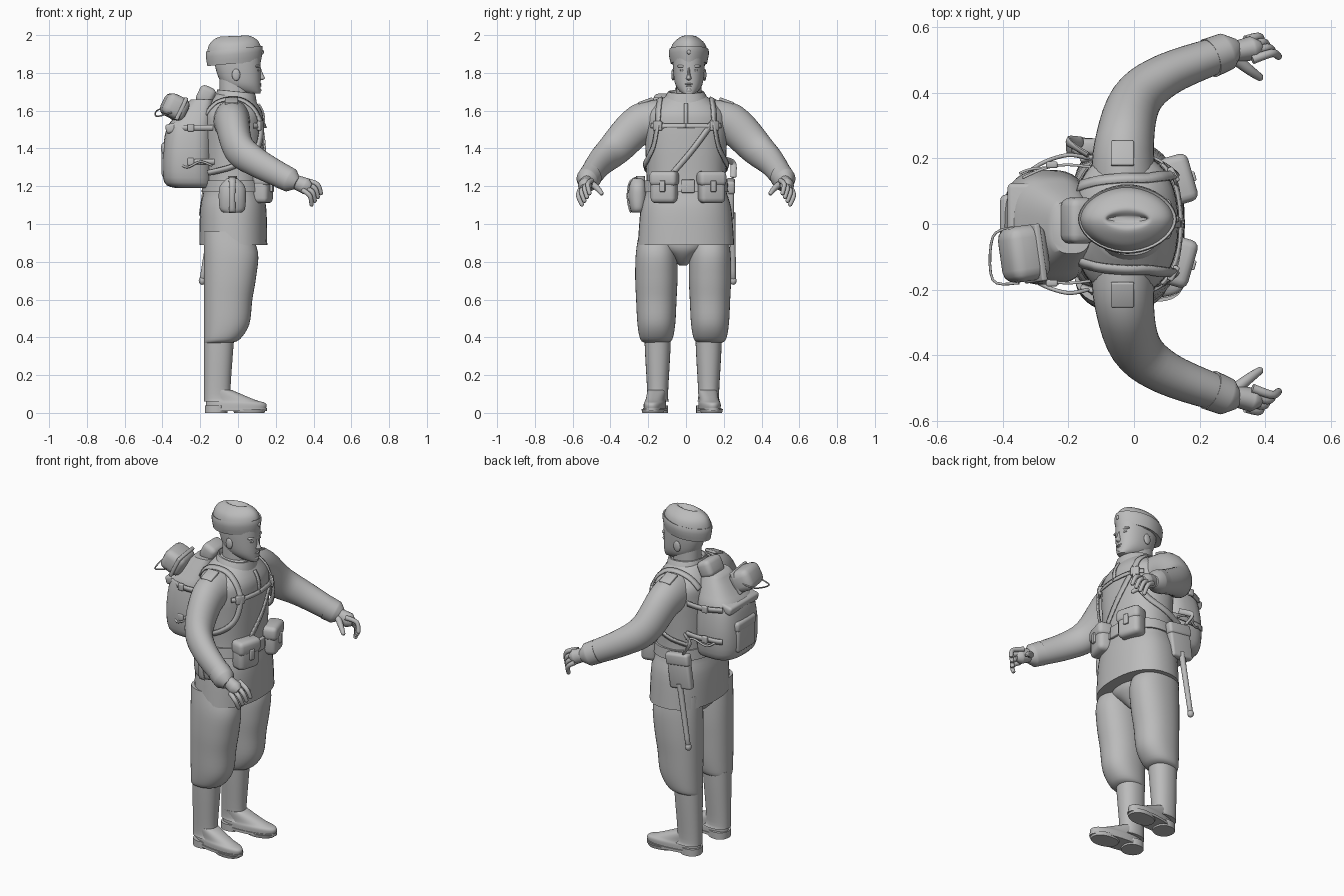
import bpy, bmesh, math
from mathutils import Vector, Matrix, Euler

if "Cube" in bpy.data.objects:
    bpy.data.objects.remove(bpy.data.objects["Cube"], do_unlink=True)

grey = bpy.data.materials.new("plain grey")
grey.use_nodes = True
grey.diffuse_color = (.5, .5, .5, 1)
grey.node_tree.nodes["Principled BSDF"].inputs["Base Color"].default_value = grey.diffuse_color


def mirror_sides(obj):
    obj.modifiers.new("mirror", "MIRROR").use_axis = (False, True, False)


def finish(name, bm, mirror=False):
    """Turn a bmesh into a smooth shaded object, optionally mirrored side to side."""
    bmesh.ops.recalc_face_normals(bm, faces=bm.faces)
    mesh = bpy.data.meshes.new(name)
    bm.to_mesh(mesh)
    bm.free()
    mesh.materials.append(grey)
    mesh.shade_smooth()
    mesh.set_sharp_from_angle(angle=math.radians(50))
    obj = bpy.data.objects.new(name, mesh)
    bpy.context.collection.objects.link(obj)
    if mirror:
        mirror_sides(obj)
    return obj


def spline(points, steps):
    """Catmull-Rom interpolation through the points."""
    points = [Vector(p) for p in points]
    out = []
    for i, (b, c) in enumerate(zip(points, points[1:])):
        a, d = points[max(i - 1, 0)], points[min(i + 2, len(points) - 1)]
        for step in range(steps):
            t = step / steps
            out.append(b + (c - a) * (t / 2) + (a * 2 - b * 5 + c * 4 - d) * (t * t / 2)
                       + (b * 3 - a - c * 3 + d) * (t ** 3 / 2))
    return out + [points[-1]]


def skin(name, rings, mirror):
    """Join rings of points into a capped surface."""
    bm = bmesh.new()
    rows = [[bm.verts.new(point) for point in ring] for ring in rings]
    for low, high in zip(rows, rows[1:]):
        for i in range(len(low)):
            j = (i + 1) % len(low)
            bm.faces.new((low[i], low[j], high[j], high[i]))
    bm.faces.new(rows[0])
    bm.faces.new(rows[-1])
    return finish(name, bm, mirror)


def loft(name, x, y, rows, hug=0, power=2.2, steps=4, shear=0, turn=0, mirror=False):
    """Stack superellipse rings (z, radius x, radius y); hug keeps their front or back edges in line at x."""
    rings = []
    for z, rx, ry in spline(rows, steps):
        ring = []
        for k in range(40):
            c, s = math.cos(math.tau * k / 40), math.sin(math.tau * k / 40)
            dx = rx * math.copysign(abs(c) ** (2 / power), c) - hug * rx
            dy = ry * math.copysign(abs(s) ** (2 / power), s)
            px = x + dx * math.cos(turn) - dy * math.sin(turn)
            py = y + dx * math.sin(turn) + dy * math.cos(turn)
            ring.append((px, py, z + shear * px))
        rings.append(ring)
    return skin(name, rings, mirror)


def tube(name, points, start, end, flat=1, seg=12, mirror=False):
    """Sweep a section whose radius runs from start to end, closing with a rounded tip."""
    points = spline(points, 5)
    radii = [start + (end - start) * i / (len(points) - 1) for i in range(len(points))]
    points.append(points[-1] + (points[-1] - points[-2]).normalized() * end * .6)
    radii.append(end * .5)
    run = (points[-1] - points[0]).normalized()
    ref = Vector((0, 0, 1)) if abs(run.z) < .8 else Vector((1, 0, 0))
    rings = []
    for i, (point, radius) in enumerate(zip(points, radii)):
        tangent = points[min(i + 1, len(points) - 1)] - points[max(i - 1, 0)]
        side = tangent.cross(ref).normalized()
        up = side.cross(tangent).normalized()
        angles = [math.tau * k / seg for k in range(seg)]
        rings.append([point + side * (radius * flat * math.cos(a)) + up * (radius * math.sin(a)) for a in angles])
    return skin(name, rings, mirror)


def ribbon(name, points, wrap, centre=(0, 0, 1.4), width=.03, mirror=False):
    """Flat strap facing away from the centre and pushed out of the body it lies on."""
    points, bm, pairs = spline(points, 6), bmesh.new(), []
    for i, point in enumerate(points):
        tangent = points[min(i + 1, len(points) - 1)] - points[max(i - 1, 0)]
        side = tangent.cross(point - Vector(centre)).normalized() * (width / 2)
        pairs.append((bm.verts.new(point - side), bm.verts.new(point + side)))
    for (a, b), (c, d) in zip(pairs, pairs[1:]):
        bm.faces.new((a, b, d, c))
    obj = finish(name, bm)
    lie_on = obj.modifiers.new("lie on", "SHRINKWRAP")
    lie_on.target, lie_on.wrap_mode, lie_on.offset = wrap, "OUTSIDE", .006
    thickness = obj.modifiers.new("thickness", "SOLIDIFY")
    thickness.thickness, thickness.offset = .008, 0
    if mirror:
        mirror_sides(obj)


def box(name, at, size, tilt=0, turn=0, roll=0, mirror=False):
    """Rounded box, bevelled in proportion to its thinnest side."""
    bm = bmesh.new()
    bmesh.ops.create_cube(bm, size=1, matrix=Matrix.Diagonal((*size, 1)))
    bmesh.ops.bevel(bm, geom=bm.edges[:], offset=min(size) * .3, segments=3, profile=.5, affect="EDGES")
    angles = Euler([math.radians(angle) for angle in (roll, tilt, turn)])
    bm.transform(Matrix.Translation(at) @ angles.to_matrix().to_4x4())
    return finish(name, bm, mirror)


def blob(name, at, size, mirror=False):
    bm = bmesh.new()
    bmesh.ops.create_uvsphere(bm, u_segments=16, v_segments=10, radius=1,
                              matrix=Matrix.Translation(at) @ Matrix.Diagonal((*size, 1)))
    return finish(name, bm, mirror)


def sidestep(distance, *objects):
    """Move a group off the centre line, as the stance is not quite even."""
    for obj in objects:
        obj.location.y = distance


# Tunic, collar and belt
tunic = loft("tunic", -.025, 0, [(.89, .18, .255), (1.08, .175, .24), (1.2, .155, .21), (1.4, .16, .215),
                                 (1.52, .16, .22), (1.6, .15, .2), (1.69, .09, .09)], power=2.3)
loft("collar", -.01, 0, [(1.6, .12, .14), (1.65, .11, .12), (1.7, .1, .095), (1.69, .09, .08), (1.64, .08, .07)],
     steps=2, shear=-.1)
loft("belt", -.025, 0, [(1.17, .168, .224), (1.23, .162, .22)], steps=1, power=2.3)
box("belt_buckle", (.14, .01, 1.2), (.02, .07, .07))
ribbon("front_placket", [(.1, 0, 1.63), (.13, 0, 1.58), (.14, 0, 1.52)], tunic, width=.02)

# Sleeves and hands
tube("sleeves", [(-.03, .12, 1.54), (-.03, .24, 1.53), (.005, .375, 1.4), (.1, .455, 1.325), (.27, .52, 1.235)],
     .122, .062, flat=.85, seg=28, mirror=True)
tube("cuffs", [(.23, .505, 1.255), (.28, .525, 1.23)], .068, .064, flat=.9, seg=28, mirror=True)
tube("palms", [(.26, .52, 1.24), (.31, .525, 1.22), (.36, .535, 1.2)], .033, .044, flat=.85, mirror=True)
finger_span = [((.36, .5, 1.23), (.34, .56, 1.18)), ((.42, .52, 1.21), (.38, .57, 1.15)),
               ((.44, .51, 1.16), (.39, .55, 1.1))]
for i, label in enumerate(("index", "middle", "ring", "little")):
    joints = [Vector(first).lerp(Vector(last), i / 3) for first, last in finger_span]
    tube(label + "_fingers", joints, .014, .011, mirror=True)
tube("thumbs", [(.3, .51, 1.22), (.35, .47, 1.19), (.385, .445, 1.16)], .02, .011, mirror=True)

# Legs, gaiters and shoes, all in line along the back
toe_out = math.radians(7)
sidestep(-.015,
         loft("trousers", -.18, .142, [(.96, .12, .09), (.85, .143, .108), (.72, .138, .112), (.6, .128, .107),
                                       (.47, .12, .1), (.39, .095, .085), (.37, .07, .06)], hug=-1, mirror=True),
         loft("trouser_seat", -.04, 0, [(.78, .04, .02), (.83, .1, .07), (.88, .13, .14), (.96, .13, .17)]),
         loft("gaiters", -.18, .135, [(.4, .08, .07), (.3, .076, .066), (.1, .07, .055), (.06, .08, .06)],
              hug=-1, mirror=True))
sidestep(-.02,
         loft("shoe_uppers", -.17, .125, [(.02, .16, .055), (.05, .16, .055), (.07, .13, .05), (.12, .07, .05)],
              hug=-1, turn=toe_out, mirror=True),
         loft("shoe_soles", -.175, .125, [(.01, .165, .06), (.025, .165, .06)], hug=-1, steps=1, turn=toe_out,
              mirror=True),
         loft("shoe_heels", -.175, .125, [(0, .06, .058), (.04, .06, .058)], hug=-1, steps=1, turn=toe_out,
              mirror=True),
         loft("shoe_treads", .06, .155, [(0, .08, .055), (.02, .09, .06)], steps=1, turn=toe_out, mirror=True))

# Head with a face that lines up at the front
head_parts = [
    loft("neck", -.02, 0, [(1.6, .075, .07), (1.8, .08, .065)]),
    loft("head", .12, 0, [(1.69, .04, .03), (1.71, .08, .055), (1.75, .105, .075), (1.83, .12, .084),
                          (1.9, .12, .085)], hug=1),
    loft("nose", .1, 0, [(1.76, .02, .008), (1.77, .042, .016), (1.79, .034, .01), (1.83, .02, .008)], power=2),
    blob("ears", (-.01, .084, 1.79), (.022, .009, .032), mirror=True),
    blob("eyes", (.103, .033, 1.814), (.012, .014, .007), mirror=True),
    blob("brows", (.1, .034, 1.835), (.016, .028, .009), mirror=True),
    blob("upper_lip", (.112, 0, 1.741), (.014, .022, .006)),
    blob("lower_lip", (.11, 0, 1.731), (.014, .02, .006)),
    blob("chin", (.1, 0, 1.708), (.024, .025, .014))]

# Folded side cap with a crease along its crown
head_parts += [
    loft("side_cap", -.02, 0, [(1.85, .14, .09), (1.9, .145, .1), (1.95, .135, .088), (1.98, .11, .06),
                               (1.996, .07, .03), (1.98, .06, .008)], power=1.85, shear=.04),
    loft("cap_flap", -.02, 0, [(1.852, .142, .096), (1.9, .15, .106), (1.93, .148, .102), (1.92, .13, .09)],
         power=1.85, shear=.1, steps=2),
    blob("cap_badge", (.13, 0, 1.91), (.007, .01, .012))]
sidestep(.015, *head_parts)

# Rucksack, lying flat against the back
pack = loft("rucksack", -.13, -.01, [(1.19, .1, .11), (1.22, .13, .16), (1.35, .135, .175), (1.5, .125, .16),
                                     (1.57, .1, .13), (1.66, .06, .08)], hug=1, power=2.8)
box("rucksack_roll", (-.17, .01, 1.68), (.09, .14, .1), tilt=25)
box("rucksack_pocket", (-.37, 0, 1.33), (.07, .17, .17))
box("pocket_flap", (-.37, 0, 1.4), (.075, .18, .06))
box("rucksack_lid", (-.3, -.01, 1.52), (.17, .27, .05), tilt=-14)
for label, z in (("upper", 1.51), ("lower", 1.33)):
    path = [(x, y, z) for x, y in ((-.11, .17), (-.2, .18), (-.27, .17), (-.34, .14))]
    ribbon(label + "_rucksack_straps", path, pack, centre=(-.26, 0, z), mirror=True)
    box(label + "_strap_buckles", (-.25, .18, z), (.035, .02, .04), mirror=True)
tube("loose_straps", [(-.32, .16, 1.33), (-.27, .19, 1.3), (-.2, .21, 1.33), (-.14, .2, 1.31)], .006, .006, mirror=True)
tube("hanging_strap", [(-.14, .21, 1.34), (-.2, .25, 1.32), (-.16, .25, 1.25)], .008, .008, flat=2)

# Mess tin tied on top
tin = Vector((-.335, -.09, 1.62))
box("mess_tin", tin, (.13, .17, .125), tilt=26, turn=8)
box("mess_tin_rim", tin + Vector((.025, 0, -.01)), (.02, .176, .13), tilt=26, turn=8)
tube("mess_tin_handle", [(-.35, -.18, 1.59), (-.43, -.17, 1.57), (-.43, -.04, 1.6), (-.37, -.01, 1.62)], .004, .004)

# Shoulder harness
ribbon("suspenders", [(-.16, .11, 1.58), (-.12, .13, 1.64), (-.03, .14, 1.665), (.05, .14, 1.64), (.12, .15, 1.54),
                      (.11, .17, 1.42), (.06, .2, 1.35), (-.04, .22, 1.3), (-.16, .19, 1.27)], tunic, mirror=True)
ribbon("chest_straps", [(.14, 0, 1.52), (.12, .13, 1.52), (.08, .18, 1.52)], tunic, mirror=True)
ribbon("diagonal_strap", [(.12, .15, 1.55), (.14, .04, 1.4), (.13, -.07, 1.27)], tunic)
box("strap_buckles", (.12, .15, 1.52), (.02, .05, .05), turn=30, mirror=True)
box("shoulder_boards", (-.035, .215, 1.65), (.07, .08, .016), roll=-20, mirror=True)

# Belt pouches
for label, at, size in (("belt_pouches", (.13, .125, 1.19), (.09, .14, .16)),
                        ("pouch_flaps", (.135, .125, 1.24), (.092, .15, .08)),
                        ("pouch_tabs", (.18, .135, 1.2), (.015, .03, .06))):
    sidestep(.01, box(label, at, size, turn=16, mirror=True))

# Canteen on one hip
canteen = loft("canteen", -.03, -.255, [(1.06, .045, .03), (1.08, .066, .04), (1.14, .072, .05), (1.2, .066, .045),
                                        (1.24, .03, .03)])
loft("canteen_cap", -.03, -.24, [(1.22, .024, .024), (1.255, .024, .024)], steps=1)
ribbon("canteen_strap", [(-.03, -.22, 1.24), (-.03, -.28, 1.22), (-.03, -.31, 1.14), (-.03, -.28, 1.07)],
       canteen, centre=(-.03, -.2, 1.14))

# Digging tool in its cover on the other hip
box("tool_cover", (-.125, .232, 1.13), (.14, .045, .2), tilt=8)
box("tool_cover_flap", (-.115, .235, 1.2), (.15, .05, .07), tilt=8)
tube("tool_handle", [(-.13, .245, 1.06), (-.19, .25, .7)], .017, .014)
blob("tool_handle_knob", (-.19, .25, .7), (.018, .018, .022))
